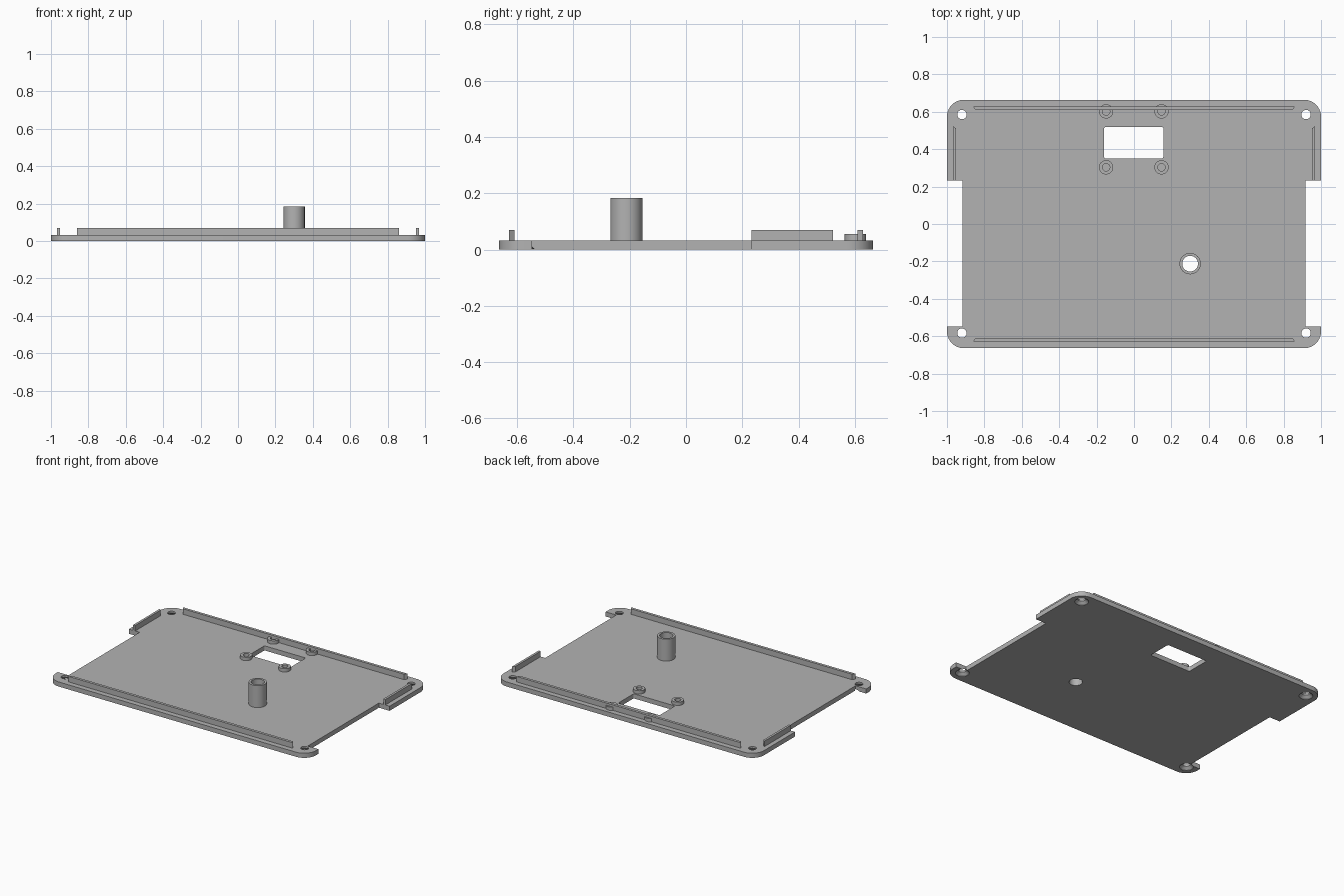
import bpy, bmesh, math

cube = bpy.data.objects.get("Cube")
if cube:
    bpy.data.objects.remove(cube, do_unlink=True)

grey = bpy.data.materials.new("mid grey")
grey.use_nodes = True
COLOUR = (0.45, 0.45, 0.45, 1)
grey.diffuse_color = COLOUR
grey.node_tree.nodes["Principled BSDF"].inputs["Base Color"].default_value = COLOUR

HALF_Y, TOP = 0.664, 0.032


def make_object(name, bm):
    bmesh.ops.recalc_face_normals(bm, faces=bm.faces)
    mesh = bpy.data.meshes.new(name)
    bm.to_mesh(mesh)
    bm.free()
    obj = bpy.data.objects.new(name, mesh)
    bpy.context.collection.objects.link(obj)
    mesh.materials.append(grey)
    return obj


def smooth(obj):
    bpy.ops.object.select_all(action="DESELECT")
    obj.select_set(True)
    bpy.context.view_layer.objects.active = obj
    bpy.ops.object.shade_smooth_by_angle(angle=math.radians(30))


def prism(name, outline, low, high):
    """Extrude a flat outline between two heights."""
    bm = bmesh.new()
    face = bm.faces.new([bm.verts.new((x, y, low)) for x, y in outline])
    new = bmesh.ops.extrude_face_region(bm, geom=[face])["geom"]
    bmesh.ops.translate(bm, vec=(0, 0, high - low),
                        verts=[v for v in new if isinstance(v, bmesh.types.BMVert)])
    return make_object(name, bm)


def lathe(name, x, y, profile, closed, steps=40):
    """Spin a (radius, height) profile around a vertical axis."""
    bm = bmesh.new()
    rings = [[bm.verts.new((x + r * math.cos(a), y + r * math.sin(a), z))
              for a in (i * math.tau / steps for i in range(steps))]
             for r, z in profile]
    pairs = list(zip(rings, rings[1:]))
    if closed:
        pairs.append((rings[-1], rings[0]))
    else:
        bm.faces.new(rings[0])
        bm.faces.new(rings[-1])
    for a, b in pairs:
        for i in range(steps):
            j = (i + 1) % steps
            bm.faces.new((a[i], a[j], b[j], b[i]))
    return make_object(name, bm)


def arc(cx, cy, r, start, steps=10):
    return [(cx + r * math.cos(math.radians(start + 90 * i / steps)),
             cy + r * math.sin(math.radians(start + 90 * i / steps)))
            for i in range(steps + 1)]


def tube(name, x, y, outer, inner, low, high):
    smooth(lathe(name, x, y, [(outer, low), (outer, high), (inner, high), (inner, low)], True))


# Base plate: rounded corners, with a long step cut into each side
R, STEP, STEP_FRONT, STEP_BACK = 0.09, 0.918, -0.547, 0.233
right = (arc(1 - R, R - HALF_Y, R, -90)
         + [(1, STEP_FRONT), (STEP, STEP_FRONT), (STEP, STEP_BACK), (1, STEP_BACK)]
         + arc(1 - R, HALF_Y - R, R, 0))
plate = prism("base_plate", right + [(-x, y) for x, y in reversed(right)], 0, TOP)

# Openings: countersunk corner holes, post hole and rounded window
cutters = []
for x in (-0.92, 0.92):
    for y in (-0.583, 0.585):
        cutters.append(lathe("screw_hole_cutter", x, y,
                             [(0.044, -0.01), (0.044, 0.002), (0.025, 0.02), (0.025, 0.05)], False))
POST_X, POST_Y = 0.3, -0.212
cutters.append(lathe("post_hole_cutter", POST_X, POST_Y, [(0.042, -0.01), (0.042, 0.05)], False))
window = (arc(0.147, 0.36, 0.01, -90, 4) + arc(0.147, 0.509, 0.01, 0, 4)
          + arc(-0.15, 0.509, 0.01, 90, 4) + arc(-0.15, 0.36, 0.01, 180, 4))
cutters.append(prism("window_cutter", window, -0.01, 0.05))
for cutter in cutters:
    cutter.hide_render = True
    cutter.hide_set(True)
    mod = plate.modifiers.new("opening", "BOOLEAN")
    mod.object = cutter
    mod.operation = "DIFFERENCE"
    mod.solver = "EXACT"

# Bake the openings and drop the cutters
bpy.context.view_layer.update()
baked = bpy.data.meshes.new_from_object(plate.evaluated_get(bpy.context.evaluated_depsgraph_get()))
plate.modifiers.clear()
plate.data = baked
for cutter in cutters:
    bpy.data.objects.remove(cutter, do_unlink=True)
smooth(plate)

# Locating rails with mitred ends
RAIL_TOP = 0.07
for name, s in (("front_rail", -1), ("back_rail", 1)):
    prism(name, [(-0.86, s * 0.628), (0.86, s * 0.628), (0.847, s * 0.609), (-0.847, s * 0.609)],
          TOP, RAIL_TOP)
for name, s in (("right_rail", -1), ("left_rail", 1)):
    prism(name, [(s * 0.968, STEP_BACK), (s * 0.968, 0.523), (s * 0.952, 0.512), (s * 0.952, STEP_BACK)],
          TOP, RAIL_TOP)

# Hollow post and the four window bosses
tube("hollow_post", POST_X, POST_Y, 0.057, 0.042, TOP, 0.184)
for x in (-0.149, 0.147):
    for y in (0.303, 0.602):
        tube("window_boss", x, y, 0.038, 0.02, TOP, 0.055)
